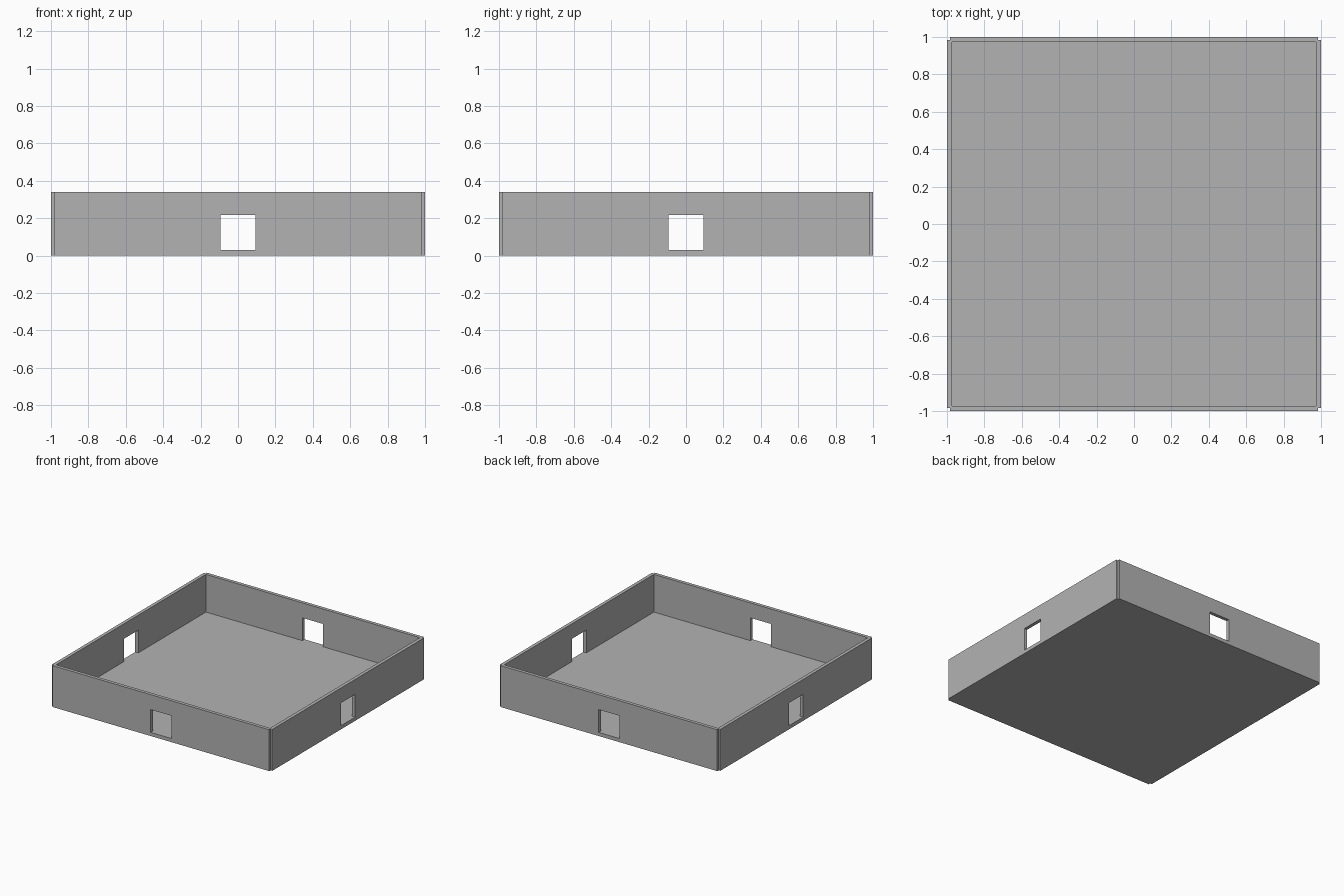
import bpy
import bmesh

if "Cube" in bpy.data.objects:
    bpy.data.objects.remove(bpy.data.objects["Cube"])

OUTER, NOTCH, INNER, DOOR = 1.0, 0.984, 0.972, 0.094
PLAN = [-OUTER, -NOTCH, -INNER, -DOOR, DOOR, INNER, NOTCH, OUTER]
LEVELS = [0.0, 0.03, 0.217, 0.34]      # base, floor and sill, opening top, rim
CUTS = (PLAN, PLAN, LEVELS)


def solid(cell):
    """Tell whether a cell of the tray is filled."""
    if any(i < 0 or i >= len(c) - 1 for i, c in zip(cell, CUTS)):
        return False
    x, y, z = (abs(c[i] + c[i + 1]) / 2 for i, c in zip(cell, CUTS))
    if x > NOTCH and y > NOTCH:                      # notched corners
        return False
    if z < LEVELS[1]:                                # floor slab
        return True
    if max(x, y) < INNER:                            # open inside
        return False
    return not (z < LEVELS[2] and min(x, y) < DOOR)  # wall openings


# Tray: floor, four walls with openings, made as one closed shell
bm = bmesh.new()
verts = {}


def vert(index):
    if index not in verts:
        verts[index] = bm.verts.new([c[i] for i, c in zip(index, CUTS)])
    return verts[index]


for i in range(len(PLAN) - 1):
    for j in range(len(PLAN) - 1):
        for k in range(len(LEVELS) - 1):
            cell = (i, j, k)
            if not solid(cell):
                continue
            for axis in range(3):
                for side in (0, 1):
                    near = list(cell)
                    near[axis] += 2 * side - 1
                    if solid(near):
                        continue
                    loop = []
                    for a, b in ((0, 0), (1, 0), (1, 1), (0, 1)):
                        p = list(cell)
                        p[axis] += side
                        p[(axis + 1) % 3] += a
                        p[(axis + 2) % 3] += b
                        loop.append(vert(tuple(p)))
                    bm.faces.new(loop if side else loop[::-1])

mesh = bpy.data.meshes.new("walled_tray")
bm.to_mesh(mesh)
bm.free()

grey = bpy.data.materials.new("plain grey")
grey.diffuse_color = (0.45, 0.45, 0.45, 1.0)
grey.use_nodes = True
grey.node_tree.nodes["Principled BSDF"].inputs["Base Color"].default_value = grey.diffuse_color
mesh.materials.append(grey)
tray = bpy.data.objects.new("walled_tray", mesh)
bpy.context.collection.objects.link(tray)
